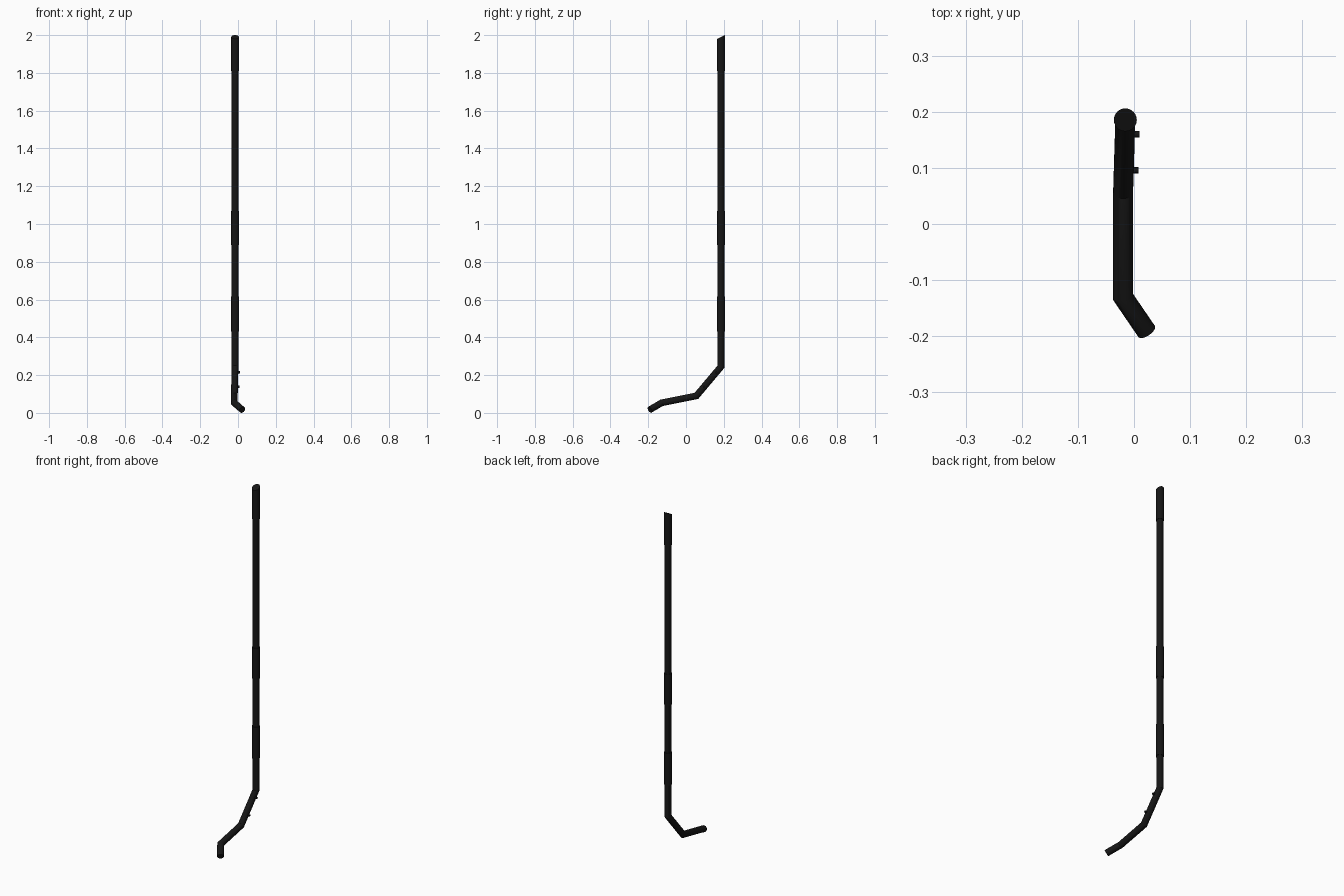
import bpy, bmesh, math
from mathutils import Vector

if "Cube" in bpy.data.objects:
    bpy.data.objects.remove(bpy.data.objects["Cube"])

SIDES = 24
R, SLEEVE_R = 0.0178, 0.0205
X, Y = -0.0155, 0.1855                       # axis of the upright shaft

black = bpy.data.materials.new("black")
black.diffuse_color = (0.008, 0.008, 0.008, 1)
black.use_nodes = True
black.node_tree.nodes["Principled BSDF"].inputs["Base Color"].default_value = black.diffuse_color


def finish(name, bm):
    bmesh.ops.recalc_face_normals(bm, faces=bm.faces[:])
    me = bpy.data.meshes.new(name)
    bm.to_mesh(me)
    bm.free()
    me.materials.append(black)
    ob = bpy.data.objects.new(name, me)
    bpy.context.collection.objects.link(ob)
    bpy.context.view_layer.objects.active = ob
    ob.select_set(True)
    bpy.ops.object.shade_smooth_by_angle(angle=math.radians(30))
    ob.select_set(False)
    return ob


def tube(name, points, radius, sides=SIDES, start_normal=None):
    """Round bar along a path with mitred bends; the first end may be cut at a slant."""
    pts = [Vector(p) for p in points]
    dirs = [(b - a).normalized() for a, b in zip(pts, pts[1:])]
    side = dirs[0].orthogonal().normalized()
    up = dirs[0].cross(side)
    normals = [Vector(start_normal).normalized() if start_normal else dirs[0]]
    normals += [(a + b).normalized() for a, b in zip(dirs, dirs[1:])] + [dirs[-1]]
    offsets = [radius * (side * math.cos(t) + up * math.sin(t))
               for t in (2 * math.pi * i / sides for i in range(sides))]
    bm = bmesh.new()
    rings = []
    ring = [pts[0] + o for o in offsets]
    for i, (p, n) in enumerate(zip(pts, normals)):
        d = dirs[max(i - 1, 0)]
        # slide the ring along its segment onto the mitre plane
        ring = [v + d * ((p - v).dot(n) / d.dot(n)) for v in ring]
        rings.append([bm.verts.new(v) for v in ring])
    for a, b in zip(rings, rings[1:]):
        for i in range(sides):
            j = (i + 1) % sides
            bm.faces.new((a[i], a[j], b[j], b[i]))
    bm.faces.new(rings[0])
    bm.faces.new(rings[-1])
    return finish(name, bm)


# Bent shaft with slanted top
slant = (0, 0.5, -1)
top = (X, Y, 1.9895)
knee = Vector((X, Y, 0.245))
ankle = Vector((-0.0195, 0.055, 0.09))
tube("shaft", [top, knee, ankle, (-0.0195, -0.13, 0.053), (0.0225, -0.1915, 0.0165)],
     R, start_normal=(0, 0.5, -1))

# Slightly thicker grip sleeves
tube("top_grip", [(X, Y, 1.99), (X, Y, 1.81)], SLEEVE_R, start_normal=slant)
for name, hi, lo in (("middle_grip", 1.07, 0.89), ("lower_grip", 0.615, 0.43)):
    tube(name, [(X, Y, hi), (X, Y, lo)], SLEEVE_R)

# Two small pegs on the side of the sloping section
for name, y in (("upper_peg", 0.16), ("lower_peg", 0.096)):
    p = ankle.lerp(knee, (y - ankle.y) / (knee.y - ankle.y))
    tube(name, [p, (p.x + 0.0265, p.y, p.z)], 0.006, 12)
